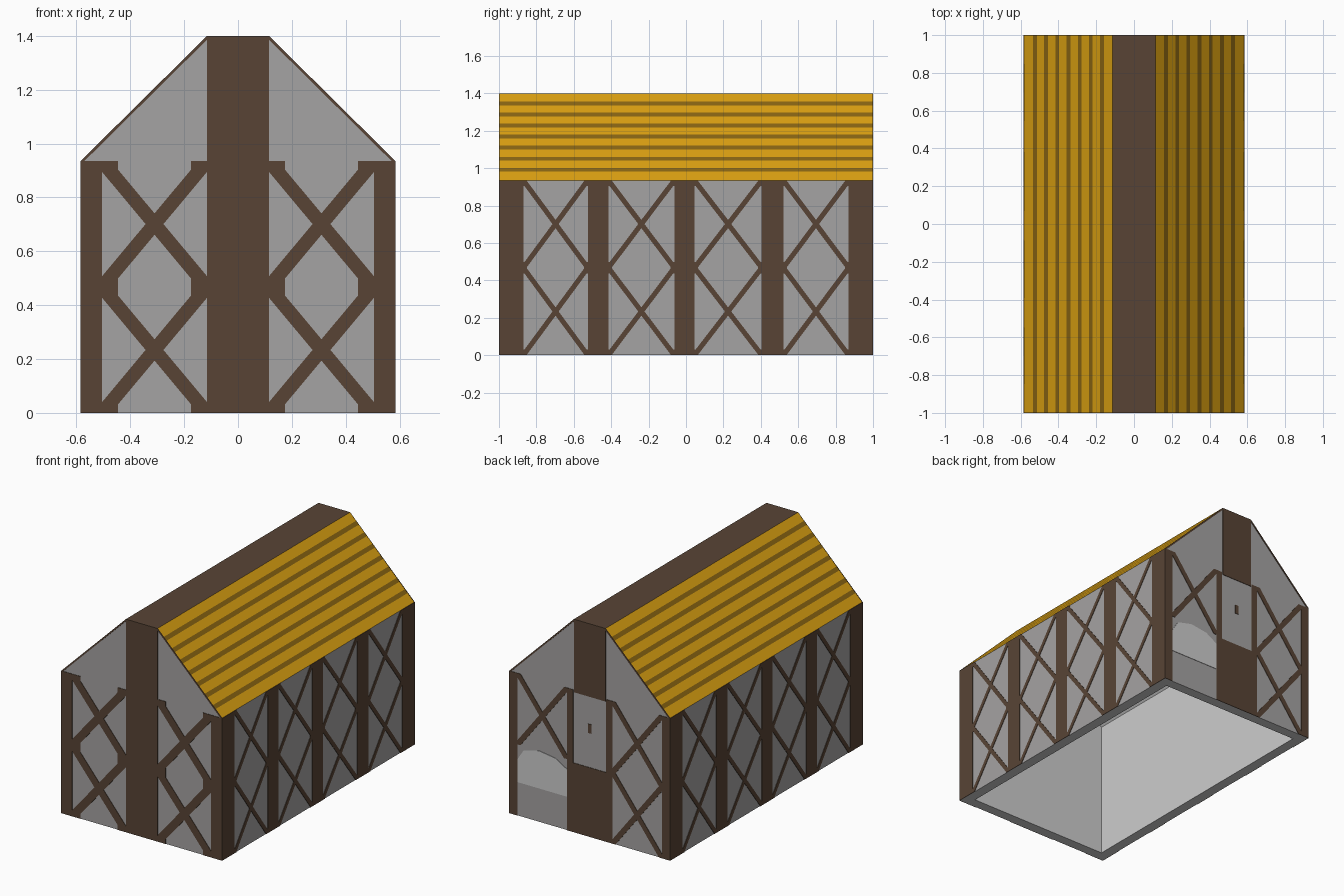
import bpy, bmesh

if "Cube" in bpy.data.objects:
    bpy.data.objects.remove(bpy.data.objects["Cube"], do_unlink=True)


def material(name, rgb):
    lin = [((c / 255 + 0.055) / 1.055) ** 2.4 if c > 10 else c / 255 / 12.92 for c in rgb]
    m = bpy.data.materials.new(name)
    m.use_nodes = True
    m.diffuse_color = (*lin, 1)
    m.node_tree.nodes["Principled BSDF"].inputs["Base Color"].default_value = (*lin, 1)
    return m


STONE = material("wall_stone", (165, 163, 163))
PALE = material("pale_stone", (205, 205, 205))
TIMBER = material("dark_timber", (88, 68, 53))
THATCH = material("golden_thatch", (218, 160, 17))
STRIPE = material("thatch_stripe", (136, 100, 18))

HX, HY = 0.585, 1.0        # half width, half length
EAVE, TOP, RIDGE = 0.935, 1.4, 0.115
T = 0.003                  # plate thickness
WALL = 0.07


def finish(name, bm, mats):
    me = bpy.data.meshes.new(name)
    bm.to_mesh(me)
    bm.free()
    for m in mats:
        me.materials.append(m)
    ob = bpy.data.objects.new(name, me)
    bpy.context.collection.objects.link(ob)
    return ob


# House shell: outer skin, inner skin and bottom rim
def slope_x(z):
    return HX - T + (RIDGE - HX + T) * (z - EAVE) / (TOP - EAVE)


def build_shell():
    bm = bmesh.new()
    half, kinds = [(HX - T, 0.0), (HX - T, EAVE)], [0]
    for i in range(7):
        z = 0.992 + 0.059 * i
        half += [(slope_x(z - 0.010), z - 0.010), (slope_x(z + 0.010), z + 0.010)]
        kinds += [3, 4]
    half.append((RIDGE, TOP))
    kinds.append(3)
    outer = half + [(-x, z) for x, z in reversed(half)]
    outer_kinds = kinds + [2] + kinds[::-1]
    ix = HX - WALL
    inner = [(ix, 0), (ix, EAVE - 0.03), (RIDGE - 0.03, TOP - WALL),
             (-RIDGE + 0.03, TOP - WALL), (-ix, EAVE - 0.03), (-ix, 0)]

    def skin(profile, hy, seg_mats, cap_mat, flip):
        rings = [[bm.verts.new((x, y, z)) for x, z in profile] for y in (-hy, hy)]
        a, b = rings
        made = [bm.faces.new((a[i], a[i + 1], b[i + 1], b[i])) for i in range(len(a) - 1)]
        for f, k in zip(made, seg_mats):
            f.material_index = k
        caps = [bm.faces.new(a), bm.faces.new(b[::-1])]
        for f in caps:
            f.material_index = cap_mat
        # orient away from (or towards) the middle of the house
        for f in made + caps:
            f.normal_update()
            c = f.calc_center_median()
            c.z -= 0.5
            if (f.normal.dot(c) < 0) != flip:
                f.normal_flip()
        return [a[0], a[-1], b[-1], b[0]]

    o = skin(outer, HY - T, outer_kinds, 0, False)
    n = skin(inner, HY - WALL, [1] * 5, 1, True)
    for i in range(4):
        j = (i + 1) % 4
        f = bm.faces.new((o[i], o[j], n[j], n[i]))
        f.material_index = 1
        f.normal_update()
        if f.normal.z > 0:
            f.normal_flip()
    finish("house_shell", bm, [STONE, PALE, TIMBER, THATCH, STRIPE])


# Thin plates on a wall: polygons in wall coordinates (u, z)
def wall_plates(name, wall, polys, mat):
    place = {
        "front": lambda u, z, d: (u, -HY + T - d, z),
        "back": lambda u, z, d: (u, HY - T + d, z),
        "left": lambda u, z, d: (HX - T + d, u, z),
        "right": lambda u, z, d: (-HX + T - d, u, z),
    }[wall]
    bm = bmesh.new()
    for poly in polys:
        lo = [bm.verts.new(place(u, z, 0)) for u, z in poly]
        hi = [bm.verts.new(place(u, z, T)) for u, z in poly]
        bm.faces.new(lo[::-1])
        bm.faces.new(hi)
        for i in range(len(poly)):
            j = (i + 1) % len(poly)
            bm.faces.new((lo[i], lo[j], hi[j], hi[i]))
    bmesh.ops.recalc_face_normals(bm, faces=bm.faces)
    finish(name, bm, [mat])


def rect(u0, u1, z0, z1):
    return [(u0, z0), (u1, z0), (u1, z1), (u0, z1)]


def mirror(polys):
    return polys + [[(-u, z) for u, z in p] for p in polys]


# Crossed braces filling a panel, with blocks where they meet the posts
def cross(u0, u1, z0, z1, a, b, kw, kh):
    rise = [(u0, z0), (u0 + a, z0), (u1, z1 - b), (u1, z1), (u1 - a, z1), (u0, z0 + b)]
    fall = [(u0 + u1 - u, z) for u, z in rise]
    blocks = [rect(ua, ub, za, zb)
              for ua, ub in ((u0, u0 + kw), (u1 - kw, u1))
              for za, zb in ((z0, z0 + kh), (z1 - kh, z1))]
    return [rise, fall] + blocks


def double_cross(u0, u1, *size):
    return cross(u0, u1, 0, EAVE / 2, *size) + cross(u0, u1, EAVE / 2, EAVE, *size)


build_shell()

# Gable ends
rake = [(HX, EAVE), (RIDGE, TOP), (RIDGE, TOP - 0.014), (HX, EAVE - 0.014)]
front = [rect(0.505, HX, 0, EAVE), rake] + double_cross(RIDGE, 0.505, 0.033, 0.04, 0.06, 0.035)
wall_plates("front_timber", "front", mirror(front) + [rect(-RIDGE, RIDGE, 0, TOP)], TIMBER)

thin = (0.022, 0.028, 0.02, 0.025)
back = mirror([rect(0.525, HX, 0, EAVE), rake, rect(0.12, 0.165, 0.455, EAVE)])
back += [rect(-0.165, 0.165, 0, 0.455), rect(-RIDGE, RIDGE, 0.92, TOP),
         rect(-0.012, 0.012, 0.68, 0.74)]
back += double_cross(-0.525, -0.165, *thin)
back += cross(0.165, 0.525, EAVE / 2, EAVE, *thin)
wall_plates("back_timber", "back", back, TIMBER)
wall_plates("back_pale_arch", "back",
            [[(0.165, 0.22), (0.525, 0.22), (0.525, 0.37), (0.48, 0.44),
              (0.37, 0.467), (0.25, 0.45), (0.165, 0.40)]], PALE)

# Long walls: five posts with crossed braces between them
posts = [(-1, -0.87), (-0.525, -0.415), (-0.062, 0.045), (0.405, 0.52), (0.87, 1)]
side = [rect(a, b, 0, EAVE) for a, b in posts]
for (_, a), (b, _) in zip(posts, posts[1:]):
    side += double_cross(a, b, 0.017, 0.022, 0.02, 0.03)
wall_plates("left_timber", "left", side, TIMBER)
wall_plates("right_timber", "right", side, TIMBER)
